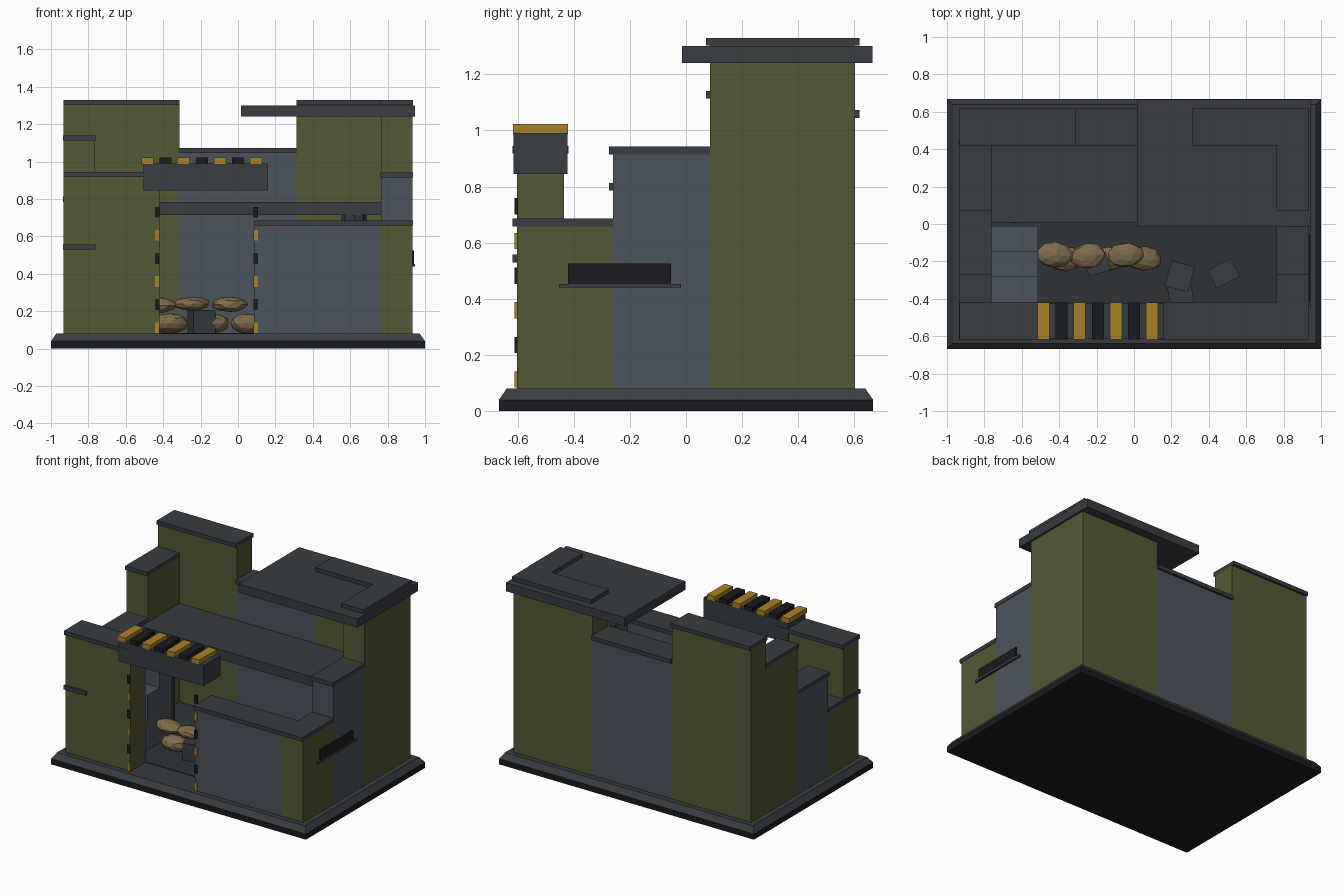
import bpy, bmesh, random
from math import radians
from mathutils import Vector

if "Cube" in bpy.data.objects:
    bpy.data.objects.remove(bpy.data.objects["Cube"])

random.seed(4)


def mat(name, r, g, b):
    m = bpy.data.materials.new(name)
    m.diffuse_color = (r, g, b, 1)
    m.use_nodes = True
    m.node_tree.nodes["Principled BSDF"].inputs["Base Color"].default_value = m.diffuse_color
    return m


GREEN = mat("olive_paint", 0.085, 0.10, 0.034)
GREY = mat("blue_grey_concrete", 0.072, 0.088, 0.11)
DARK = mat("dark_concrete", 0.04, 0.047, 0.055)
FLOOR = mat("floor_grey", 0.03, 0.035, 0.04)
BLACK = mat("black", 0.01, 0.011, 0.013)
YELLOW = mat("hazard_yellow", 0.40, 0.22, 0.02)
SAND = mat("sandbag_tan", 0.21, 0.145, 0.07)


def finish(name, bm, m):
    me = bpy.data.meshes.new(name)
    bm.to_mesh(me)
    bm.free()
    me.materials.append(m)
    ob = bpy.data.objects.new(name, me)
    bpy.context.collection.objects.link(ob)
    return ob


def box(name, x, y, z, m, inset=0):
    """Box from (min, max) ranges; inset shrinks the top face."""
    bm = bmesh.new()
    bmesh.ops.create_cube(bm, size=1)
    for v in bm.verts:
        sx, sy, top = v.co.x, v.co.y, v.co.z > 0
        k = inset if top else 0
        v.co = Vector((x[1] - k if sx > 0 else x[0] + k,
                       y[1] - k if sy > 0 else y[0] + k,
                       z[1] if top else z[0]))
    return finish(name, bm, m)


def block(name, loc, size, rot, m):
    """Loose box placed by centre and rotation."""
    h = [s / 2 for s in size]
    ob = box(name, (-h[0], h[0]), (-h[1], h[1]), (-h[2], h[2]), m)
    ob.location = loc
    ob.rotation_euler = [radians(a) for a in rot]
    return ob


def wall(name, x, y, top, m, cap_x=None, cap_y=None, cap=0.028):
    """Wall segment on the base with a thin overhanging coping."""
    box(name, x, y, (0.08, top), m)
    box(name + "_coping", cap_x or x, cap_y or y, (top, top + cap), DARK)


# Base plinth
box("base_lower", (-1, 1), (-0.667, 0.667), (0, 0.04), BLACK)
box("base_upper", (-1, 1), (-0.667, 0.667), (0.04, 0.08), DARK, 0.028)
box("interior_floor", (-0.77, 0.77), (-0.435, 0.435), (0.078, 0.084), FLOOR)

# Front and back walls
W, T = 0.932, 0.765
FY, FC = (-0.603, -0.435), (-0.618, -0.418)
BY, BC = (0.435, 0.603), (0.42, 0.618)
wall("front_wall_left", (-W, -0.42), FY, 0.917, GREEN, cap_y=FC)
wall("front_wall_right", (0.085, T), FY, 0.658, GREY, cap_y=FC)
wall("back_wall_left", (-W, -0.312), BY, 1.302, GREEN, cap_y=BC)
wall("back_wall_middle", (-0.312, 0.312), BY, 1.045, GREY, cap_y=BC)
wall("back_wall_right", (0.312, W), BY, 1.302, GREEN, cap_y=BC)

# Stepped side walls
L, R = (-W, -T), (T, W)
CL, CR = (-W - 0.003, -T + 0.003), (T - 0.003, W + 0.003)
wall("left_wall_front", L, (-0.435, -0.26), 0.53, GREEN, CL, (-0.618, -0.26))
wall("left_wall_middle", L, (-0.26, 0.085), 0.785, GREY, CL, (-0.274, 0.085))
wall("left_wall_rear", L, (0.085, 0.435), 1.113, GREEN, CL, (0.071, 0.44))
wall("right_wall_front", R, (-0.603, -0.26), 0.658, GREEN, CR, (-0.618, -0.26))
wall("right_wall_middle", R, (-0.26, 0.085), 0.915, GREY, CR, (-0.274, 0.085))
wall("right_wall_rear", R, (0.085, 0.435), 1.302, GREEN, CR, (0.071, 0.42))

# Upper floor, corner roof slab
box("upper_floor", (-0.77, 0.77), (0.008, 0.44), (0.715, 0.783), DARK)
box("roof_slab", (0.015, 0.946), (-0.015, 0.665), (1.24, 1.301), DARK)

# Columns holding the upper floor
for i, x in enumerate((-0.62, 0.62)):
    bm = bmesh.new()
    bmesh.ops.create_cone(bm, cap_ends=True, segments=8, radius1=0.067,
                          radius2=0.067, depth=0.635)
    finish(f"column_{i}", bm, DARK).location = (x, 0.064, 0.3975)

# Stairs climbing to the upper floor
for i in range(3):
    y = -0.418 + i * 0.136
    box(f"stair_{i}", (-0.765, -0.512), (y, y + 0.136),
        (0.08, 0.275 + i * 0.198), GREY)

# Door lintel with hazard bars on top
box("door_lintel", (-0.505, 0.16), (-0.615, -0.422), (0.845, 0.99), DARK)
for i in range(7):
    x = -0.484 + i * 0.0968
    box(f"lintel_bar_{i}", (x - 0.032, x + 0.032), (-0.617, -0.42),
        (0.988, 1.022), BLACK if i % 2 else YELLOW)

# Hazard strips on both door jambs
for side, x in (("left", -0.432), ("right", 0.095)):
    for i in range(6):
        z = 0.112 + i * 0.1235
        box(f"{side}_jamb_strip_{i}", (x - 0.011, x + 0.011),
            (-0.611, -0.598), (z - 0.029, z + 0.029),
            BLACK if i % 2 else YELLOW)

# Firing slit in the right wall
box("firing_slit", (0.92, 0.942), (-0.42, -0.053), (0.452, 0.525), BLACK)
box("firing_slit_sill", (0.92, 0.946), (-0.453, -0.017), (0.44, 0.453), DARK)

# Sandbag barricade: lumpy low-poly ellipsoids in two layers
bags = [(-0.365, -0.185, 0.135, 0.055), (-0.14, -0.185, 0.135, 0.055),
        (0.052, -0.185, 0.135, 0.055), (-0.425, -0.165, 0.232, 0.042),
        (-0.245, -0.17, 0.24, 0.037), (-0.045, -0.165, 0.236, 0.042)]
for i, (x, y, z, h) in enumerate(bags):
    bm = bmesh.new()
    bmesh.ops.create_icosphere(bm, subdivisions=2, radius=1)
    for v in bm.verts:
        v.co *= random.uniform(0.93, 1.05)
        v.co = Vector((v.co.x * 0.098, v.co.y * 0.068, v.co.z * h))
    ob = finish(f"sandbag_{i}", bm, SAND)
    ob.location = (x, y, z)
    ob.rotation_euler.z = radians(random.uniform(-8, 8))

# Fallen rubble blocks
block("rubble_a", (0.245, -0.28, 0.13), (0.13, 0.14, 0.10), (0, 0, -15), DARK)
block("rubble_b", (0.48, -0.265, 0.125), (0.14, 0.11, 0.09), (0, 0, 28), DARK)
block("rubble_c", (0.25, -0.385, 0.12), (0.13, 0.11, 0.08), (0, 0, 8), DARK)
block("rubble_d", (-0.195, -0.215, 0.143), (0.125, 0.10, 0.125), (0, 0, 18), DARK)
